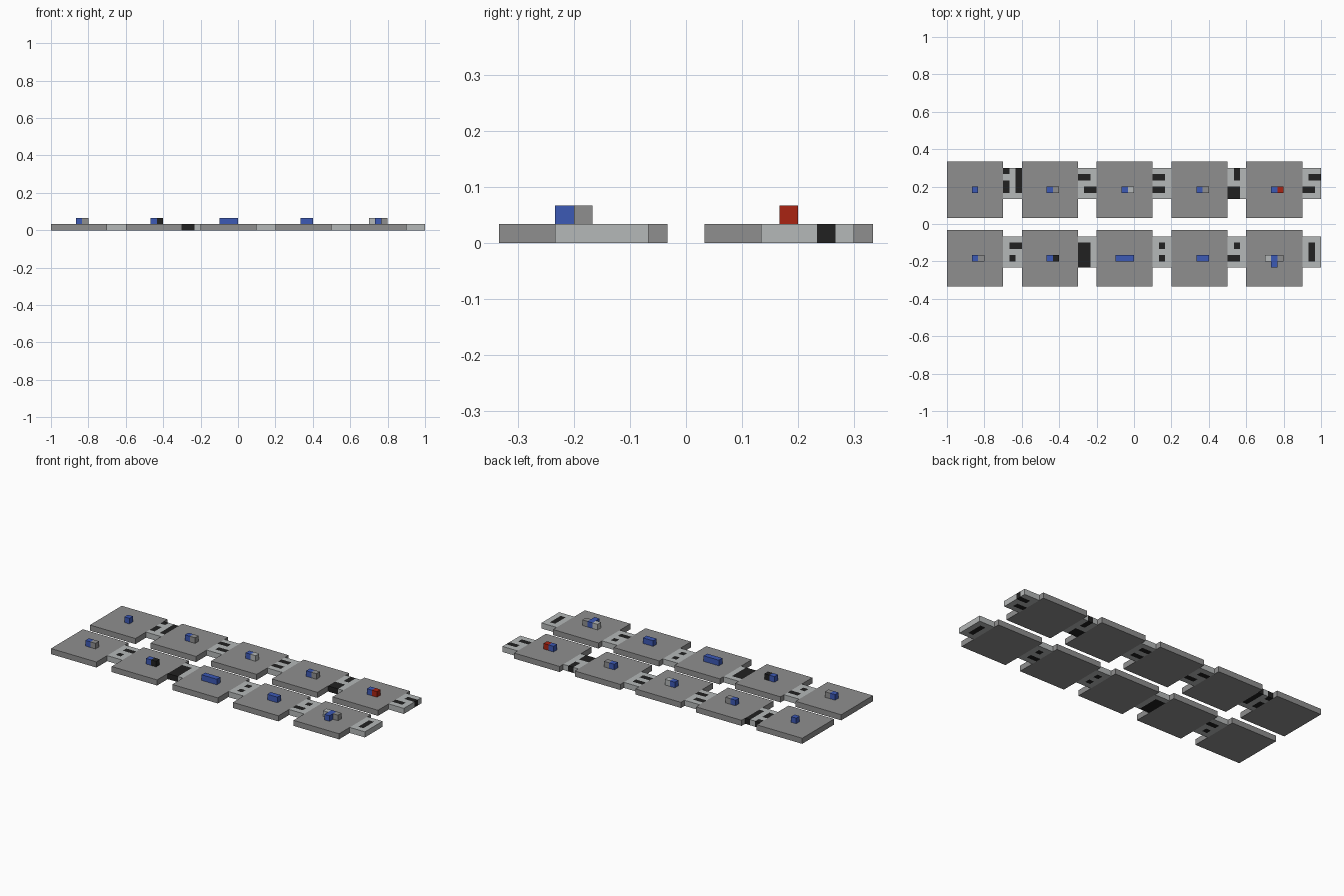
import bpy
import bmesh

if "Cube" in bpy.data.objects:
    bpy.data.objects.remove(bpy.data.objects["Cube"], do_unlink=True)

U = 1 / 30  # one block


def make_material(name, rgb):
    mat = bpy.data.materials.new(name)
    mat.use_nodes = True
    mat.diffuse_color = (*rgb, 1)
    mat.node_tree.nodes["Principled BSDF"].inputs["Base Color"].default_value = (*rgb, 1)
    return mat


GREY = make_material("stone grey", (0.275, 0.275, 0.275))
LIGHT = make_material("light grey", (0.46, 0.48, 0.48))
BLACK = make_material("black", (0.015, 0.015, 0.015))
BLUE = make_material("blue", (0.046, 0.1, 0.46))
RED = make_material("red", (0.4, 0.017, 0.006))
BLOCKS = {"b": BLUE, "g": GREY, "l": LIGHT, "k": BLACK, "r": RED}


def add_object(name, bm, location, materials):
    mesh = bpy.data.meshes.new(name)
    bm.to_mesh(mesh)
    bm.free()
    for mat in materials:
        mesh.materials.append(mat)
    obj = bpy.data.objects.new(name, mesh)
    obj.location = [c * U for c in location]
    bpy.context.collection.objects.link(obj)
    return obj


def add_box(name, centre, size, mat):
    """Box with centre and size given in blocks."""
    bm = bmesh.new()
    bmesh.ops.create_cube(bm, size=1)
    bmesh.ops.scale(bm, vec=[s * U for s in size], verts=bm.verts)
    add_object(name, bm, centre, [mat])


def add_panel(name, x, y, rows):
    """Connecting panel of 3 x 5 tiles; '#' marks a dark tile."""
    bm = bmesh.new()
    bmesh.ops.create_grid(bm, x_segments=3, y_segments=5, size=0.5)
    bmesh.ops.scale(bm, vec=(3 * U, 5 * U, 1), verts=bm.verts)
    for face in bm.faces:
        c = face.calc_center_median() / U
        face.material_index = int(rows[2 - round(c.y)][1 + round(c.x)] == "#")
    panel = add_object(name, bm, (x, y, 1), [LIGHT, BLACK])
    solid = panel.modifiers.new("thickness", "SOLIDIFY")
    solid.thickness = U
    solid.offset = -1


# Per row: plate centre, panel centre, then (offset of first block, blocks, dark tiles)
ROWS = {
    "back": (5.5, 6.5, [
        (0, "b", "#.# ..# #.# #.# ..."),
        (0, "bg", "... ##. ... .## ..."),
        (0, "bl", "... ##. ... ##. ..."),
        (0, "bg", ".#. .#. ... ##. ##."),
        (0, "br", "... .## ... ##. ..."),
    ]),
    "front": (-5.5, -4.5, [
        (0, "bg", "... .## ... .#. ..."),
        (0, "bk", "... ##. ##. ##. ##."),
        (-1, "bbb", "... .#. ... .#. ..."),
        (0, "bb", "... .#. ... ##. ..."),
        (-1, "lbg", "... .#. .#. .#. ..."),
    ]),
}

for row, (plate_y, panel_y, tiles) in ROWS.items():
    for i, (start, blocks, pattern) in enumerate(tiles):
        x = -25.5 + 12 * i
        add_box(f"{row}_plate_{i}", (x, plate_y, 0.5), (9, 9, 1), GREY)
        add_panel(f"{row}_panel_{i}", x + 6, panel_y, pattern.split())
        for j, key in enumerate(blocks):
            add_box(f"{row}_block_{i}_{j}", (x + start + j, plate_y, 1.5),
                    (1, 1, 1), BLOCKS[key])

# Extra block in front of the last group
add_box("front_branch_block", (22.5, -6.5, 1.5), (1, 1, 1), BLUE)
